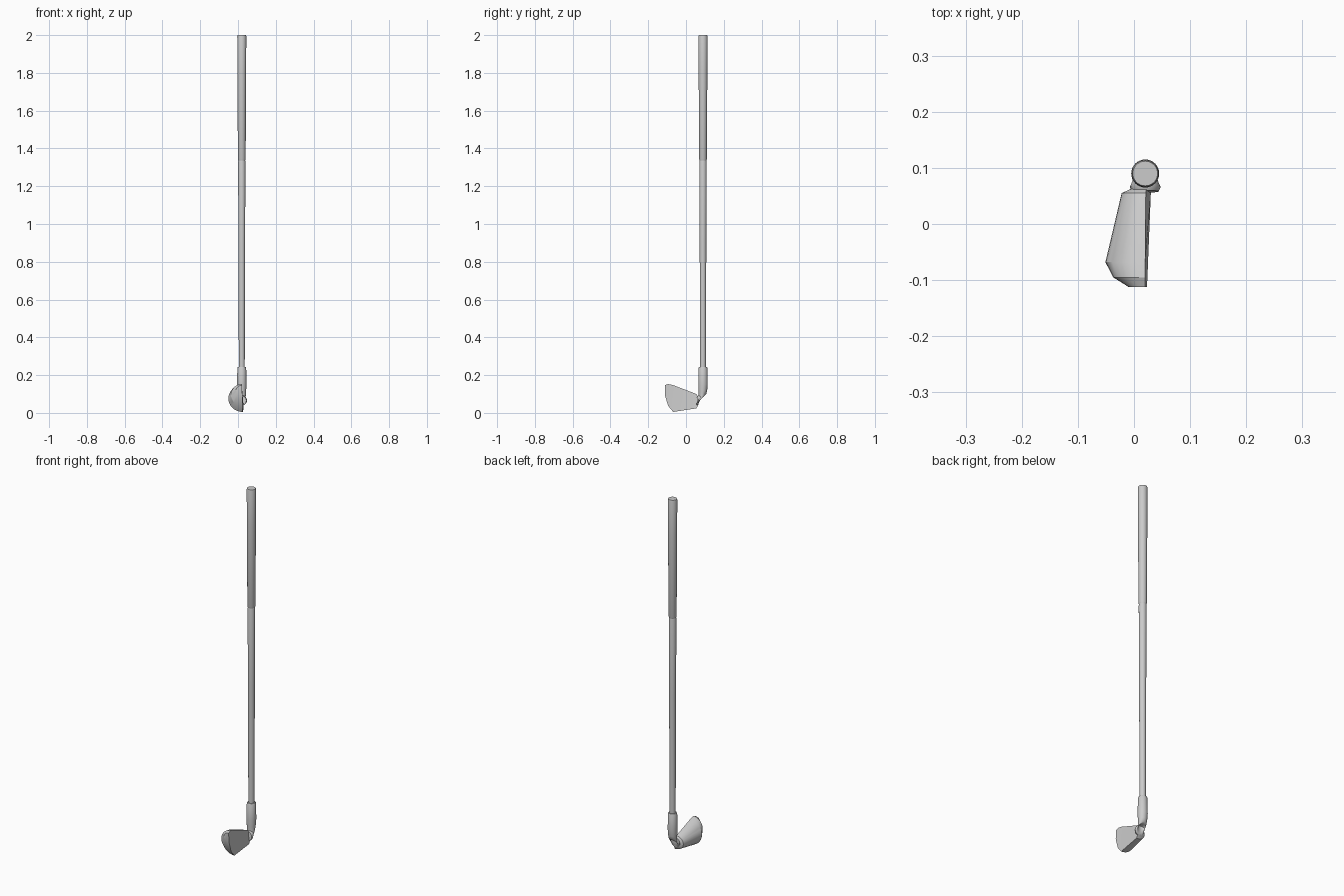
import bpy, bmesh
from math import sin, cos, pi, radians

if "Cube" in bpy.data.objects:
    bpy.data.objects.remove(bpy.data.objects["Cube"])

CX, CY = 0.02, 0.09  # shaft axis


def finish(name, rings, angle=30):
    """Skin a list of closed vertex rings, cap the ends and smooth."""
    bm = bmesh.new()
    loops = [[bm.verts.new(p) for p in ring] for ring in rings]
    n = len(loops[0])
    for a, b in zip(loops, loops[1:]):
        for i in range(n):
            j = (i + 1) % n
            bm.faces.new((a[i], a[j], b[j], b[i]))
    bm.faces.new(loops[0])
    bm.faces.new(loops[-1])
    bmesh.ops.recalc_face_normals(bm, faces=bm.faces)
    mesh = bpy.data.meshes.new(name)
    bm.to_mesh(mesh)
    bm.free()
    obj = bpy.data.objects.new(name, mesh)
    bpy.context.collection.objects.link(obj)
    bpy.ops.object.select_all(action='DESELECT')
    obj.select_set(True)
    bpy.context.view_layer.objects.active = obj
    bpy.ops.object.shade_smooth_by_angle(angle=radians(angle))
    return obj


def circle(y, z, r, tilt=0, n=32):
    """Horizontal circle, tilted about the x axis."""
    t = radians(tilt)
    return [(CX + r * cos(2 * pi * i / n),
             y + r * sin(2 * pi * i / n) * cos(t),
             z + r * sin(2 * pi * i / n) * sin(t)) for i in range(n)]


def tube(name, profile):
    return finish(name, [circle(CY, z, r) for z, r in profile])


# Grip with rounded end and slim collar at the bottom
tube("grip", [(1.335, 0.018), (1.342, 0.0205), (1.80, 0.023),
              (1.993, 0.024), (2.0, 0.022)])

# Tapered shaft
tube("shaft", [(0.20, 0.0155), (0.90, 0.0175), (1.328, 0.0195), (1.338, 0.0175)])

# Hosel: straight socket that bends towards the head
hosel = [(0.09, 0.243, 0.021, 0), (0.09, 0.238, 0.0235, 0), (0.09, 0.15, 0.025, 0),
         (0.089, 0.115, 0.023, 6), (0.087, 0.09, 0.021, 22),
         (0.082, 0.076, 0.021, 45), (0.074, 0.069, 0.0235, 68),
         (0.066, 0.066, 0.0275, 80), (0.058, 0.065, 0.024, 85)]
finish("hosel", [circle(*h) for h in hosel], 40)

# Head: D-shaped sections from heel to toe
# (y, bottom z, top z, back x, face x at bottom, face x at top)
sections = [(0.065, 0.042, 0.085, 0.000, 0.030, 0.022),
            (0.055, 0.024, 0.100, -0.022, 0.030, 0.021),
            (-0.068, 0.005, 0.147, -0.051, 0.025, 0.020),
            (-0.095, 0.038, 0.153, -0.037, 0.024, 0.020),
            (-0.112, 0.095, 0.146, -0.010, 0.023, 0.020)]
rings = []
for y, z0, z1, back, xb, xt in sections:
    mid, half = (z0 + z1) / 2, (z1 - z0) / 2
    ring = []
    for i in range(17):
        a = pi * i / 16
        face = xt + (xb - xt) * (1 - cos(a)) / 2
        ring.append((face + (back - face) * sin(a), y, mid + half * cos(a)))
    rings.append(ring)
finish("club_head", rings, 25)
